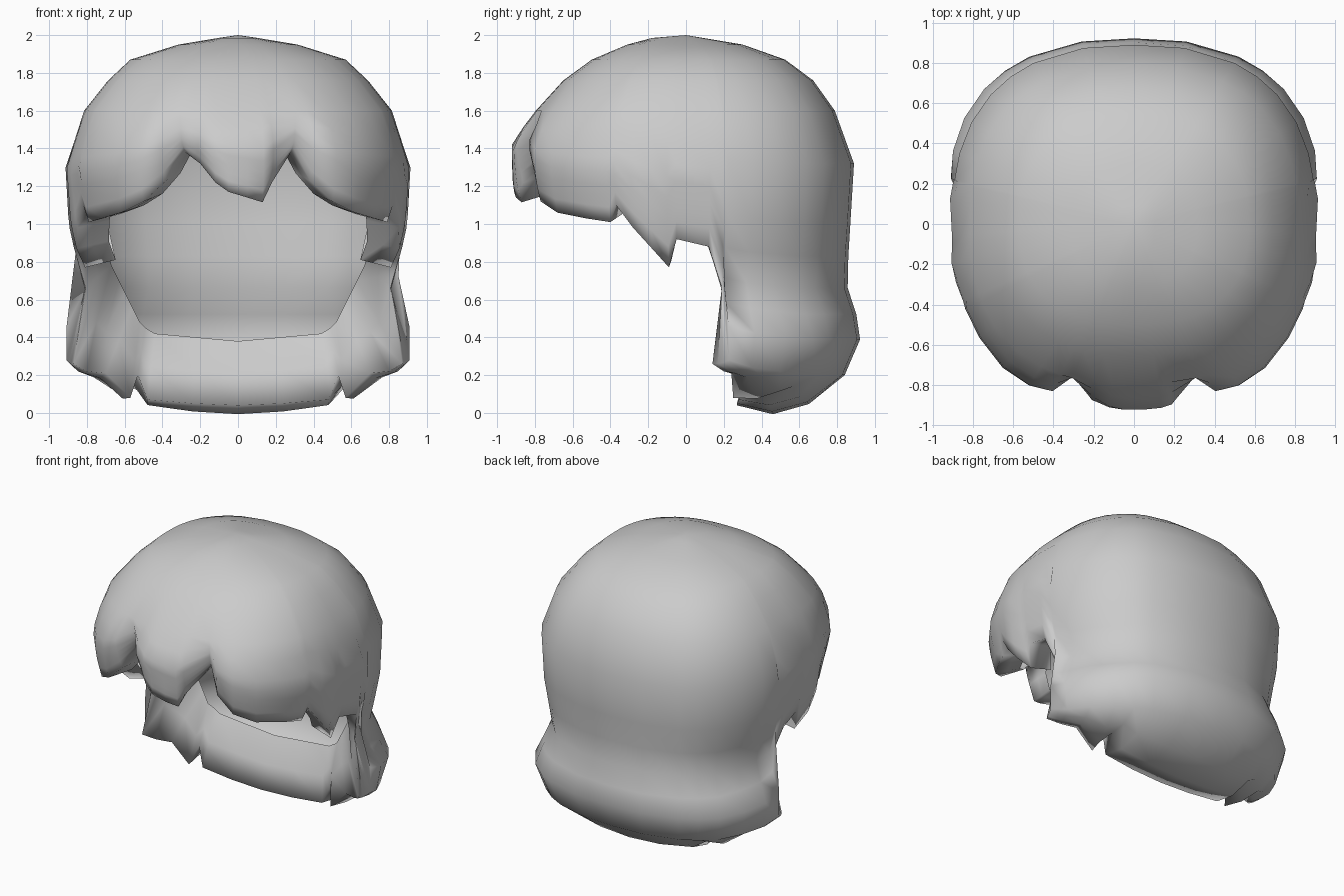
import bpy, bmesh, math
from mathutils import Vector

if "Cube" in bpy.data.objects:
    bpy.data.objects.remove(bpy.data.objects["Cube"])

# silhouette half-sizes by height: (z, size)
SIDE = [(2, 0), (1.96, .28), (1.88, .56), (1.66, .795), (1.3, .915), (1, .895), (.66, .815), (.39, .955), (.2, .9)]
BACK = [(2, 0), (1.94, .36), (1.83, .62), (1.62, .78), (1.33, .89), (1, .87), (.68, .85), (.42, .935), (.2, .84)]
FRONT = [(2, 0), (1.98, .24), (1.84, .57), (1.67, .74), (1.43, .93), (1.2, .95), (.2, .9)]


def size(table, z):
    for (z0, s0), (z1, s1) in zip(table, table[1:]):
        if z >= z1:
            return s0 + (s1 - s0) * (z0 - z) / (z0 - z1)
    return table[-1][1]


def shell(angle, z):
    """Point on the rounded head shape at an angle from +x and a height."""
    c, s = math.cos(angle), math.sin(angle)
    w = size(SIDE, z)
    d = size(BACK if s > 0 else FRONT, z)
    r = (abs(c / w) ** 2.45 + abs(s / d) ** 2.45) ** (-1 / 2.45)
    return Vector((r * c, r * s, z))


TOP = [1.985, 1.95, 1.87, 1.76, 1.6]
LOW = [.2, .42, .55, .67, .77, .865, 1]


def lock(hem, angle=None, end=None, lip=None, power=1.7):
    """One strand column: crown to hem, curled under, then the inner lip."""
    hem = Vector(hem)
    fringe = angle is None
    angle = math.atan2(hem.y, hem.x) if fringe else math.radians(angle)
    end = hem.z if fringe else end
    col = [shell(angle, z) for z in TOP]
    low = [shell(angle, 1.6 + (end - 1.6) * g) for g in LOW]
    if fringe:
        shift = hem - low[-1]
        low = [p + shift * g ** power for p, g in zip(low, LOW)]
    col += low
    last = low[-1]
    sag = 0 if fringe else .1 * max(0, math.sin(angle)) ** 2
    for t in (1 / 3, 2 / 3, 1):
        col.append(last.lerp(hem, t) - Vector((0, 0, sag if t < 1 else 0)))
    bulge = Vector((0, 0 if fringe else -.03, 0))
    lip = Vector(lip) if lip else Vector((hem.x * .8, hem.y * .85, hem.z + .04))
    return col + [hem.lerp(lip, .5) + bulge, lip]


# middle fringe tuft, left to right
middle = [lock(p) for p in [(-.2, -.84, 1.32), (-.12, -.89, 1.22), (-.05, -.91, 1.17),
                            (.05, -.9, 1.14), (.13, -.87, 1.115), (.18, -.86, 1.22)]]
# side fringe tufts, front to back, starting at the deep parting
sides = [lock((.28, -.7, 1.38), power=1.1)]
sides += [lock(p) for p in [(.38, -.78, 1.23), (.5, -.77, 1.12), (.62, -.68, 1.06),
                            (.72, -.53, 1.03), (.79, -.4, 1.01), (.82, -.37, 1.1), (.85, -.28, .98),
                            (.855, -.18, .87), (.81, -.09, .77), (.85, -.05, .92), (.87, .12, .88)]]
# nape flaps: hem, angle, end height, lip
sides += [lock(*a) for a in [
    ((.81, .19, .66), 13, .66, (.67, .3, .78)),
    ((.87, .14, .26), 14, .28, (.63, .38, .7)),
    ((.8, .2, .22), 22, .24, (.6, .4, .64)),
    ((.7, .24, .21), 32, .22, (.56, .4, .56)),
    ((.57, .25, .08), 42, .2, (.52, .4, .48)),
    ((.53, .31, .2), 50, .2, (.49, .42, .45)),
    ((.48, .28, .07), 58, .2, (.44, .42, .42)),
    ((.24, .27, .05), 74, .2, (.22, .42, .4))]]
nape = lock((0, .27, .04), 90, .2, (0, .42, .38))
mirrored = [[Vector((-p.x, p.y, p.z)) for p in col] for col in reversed(sides)]
columns = middle + sides + [nape] + mirrored

# skin the columns into one shell
bm = bmesh.new()
crown = bm.verts.new((0, 0, 2))
grid = [[bm.verts.new(p) for p in col] for col in columns]
for i, a in enumerate(grid):
    b = grid[(i + 1) % len(grid)]
    bm.faces.new((crown, a[0], b[0]))
    for j in range(len(a) - 1):
        bm.faces.new((a[j], a[j + 1], b[j + 1], b[j]))
bmesh.ops.remove_doubles(bm, verts=bm.verts, dist=.0005)
bmesh.ops.recalc_face_normals(bm, faces=bm.faces)
if sum(f.normal.dot(f.calc_center_median() - Vector((0, 0, 1))) for f in bm.faces) < 0:
    bmesh.ops.reverse_faces(bm, faces=bm.faces)
mesh = bpy.data.meshes.new("hair")
bm.to_mesh(mesh)
bm.free()
hair = bpy.data.objects.new("hair", mesh)
bpy.context.collection.objects.link(hair)

grey = bpy.data.materials.new("light_grey")
grey.diffuse_color = (.6, .6, .6, 1)
grey.use_nodes = True
grey.node_tree.nodes["Principled BSDF"].inputs["Base Color"].default_value = grey.diffuse_color
mesh.materials.append(grey)

bpy.context.view_layer.objects.active = hair
hair.select_set(True)
bpy.ops.object.shade_smooth_by_angle(angle=math.radians(130))
